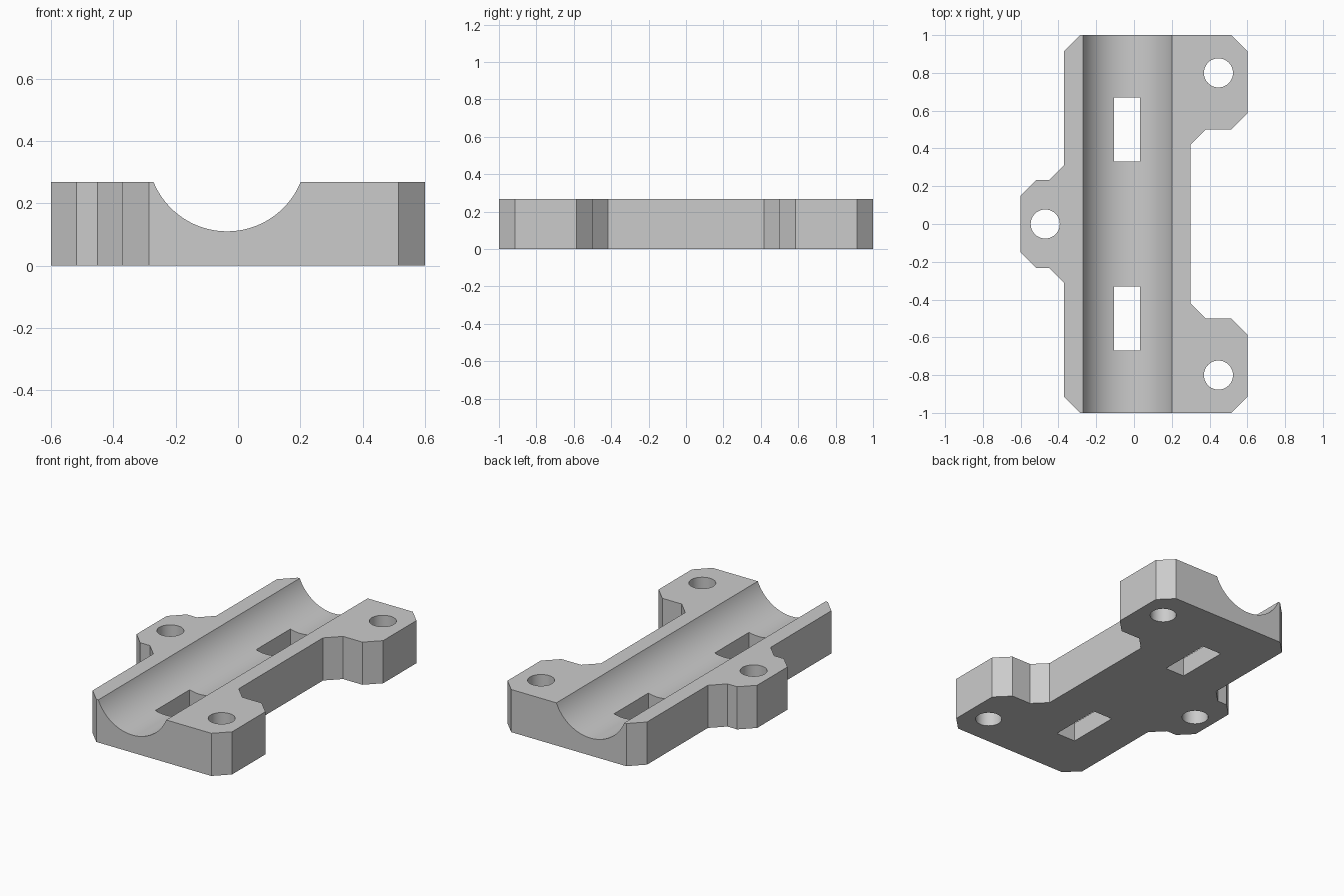
import bpy
import bmesh
from math import radians
from mathutils import Matrix

if "Cube" in bpy.data.objects:
    bpy.data.objects.remove(bpy.data.objects["Cube"], do_unlink=True)

HEIGHT = 0.268

grey = bpy.data.materials.new("plain_grey")
grey.use_nodes = True
colour = (0.6, 0.6, 0.6, 1)
grey.diffuse_color = colour
grey.node_tree.nodes["Principled BSDF"].inputs["Base Color"].default_value = colour


def make_object(name, bm):
    bmesh.ops.recalc_face_normals(bm, faces=bm.faces)
    mesh = bpy.data.meshes.new(name)
    bm.to_mesh(mesh)
    bm.free()
    mesh.materials.append(grey)
    obj = bpy.data.objects.new(name, mesh)
    bpy.context.collection.objects.link(obj)
    return obj


def cylinder(name, radius, depth, location, sides, rotation=Matrix()):
    bm = bmesh.new()
    bmesh.ops.create_cone(bm, cap_ends=True, segments=sides, radius1=radius,
                          radius2=radius, depth=depth,
                          matrix=Matrix.Translation(location) @ rotation)
    return make_object(name, bm)


def box(name, size, location):
    bm = bmesh.new()
    bmesh.ops.create_cube(bm, size=1, matrix=Matrix.Translation(location)
                          @ Matrix.Diagonal((*size, 1)))
    return make_object(name, bm)


# Plate outline: back half, from the right edge round to the left tab
half = [(0.298, 0.418), (0.38, 0.5), (0.515, 0.5), (0.6, 0.585),
        (0.6, 0.915), (0.515, 1), (-0.285, 1), (-0.37, 0.915),
        (-0.37, 0.312), (-0.45, 0.232), (-0.518, 0.232), (-0.6, 0.15)]
outline = half + [(x, -y) for x, y in reversed(half)]

bm = bmesh.new()
base = bm.faces.new([bm.verts.new((x, y, 0)) for x, y in outline])
top = bmesh.ops.extrude_face_region(bm, geom=[base])["geom"]
bmesh.ops.translate(bm, vec=(0, 0, HEIGHT),
                    verts=[v for v in top if isinstance(v, bmesh.types.BMVert)])
clamp = make_object("clamp_plate", bm)

# Cutters: round channel, two strap slots, three screw holes
cutters = [cylinder("channel_cutter", 0.255, 2.4, (-0.035, 0, 0.365), 128,
                    Matrix.Rotation(radians(90), 4, "X"))]
for y in (-0.5, 0.5):
    cutters.append(box("slot_cutter", (0.136, 0.34, 1), (-0.037, y, 0)))
for x, y in ((0.447, 0.8), (0.447, -0.8), (-0.47, 0)):
    cutters.append(cylinder("hole_cutter", 0.077, 1, (x, y, 0), 48))

bpy.ops.object.select_all(action="DESELECT")
clamp.select_set(True)
bpy.context.view_layer.objects.active = clamp
for cutter in cutters:
    cut = clamp.modifiers.new(cutter.name, "BOOLEAN")
    cut.operation = "DIFFERENCE"
    cut.solver = "EXACT"
    cut.object = cutter
    bpy.ops.object.modifier_apply(modifier=cut.name)
    bpy.data.objects.remove(cutter, do_unlink=True)

bpy.ops.object.shade_smooth_by_angle(angle=radians(30))
